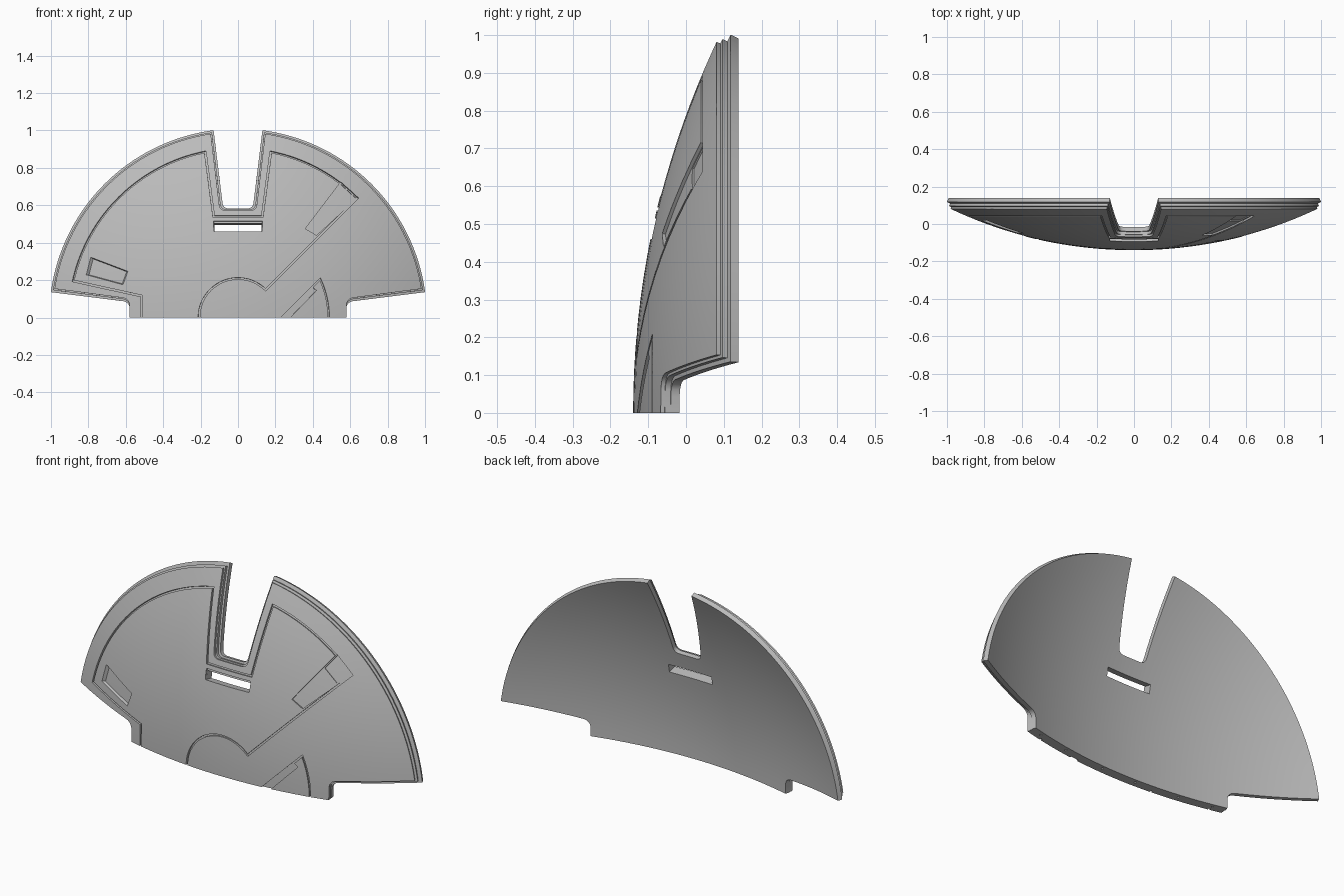
import bpy, bmesh
from math import sqrt, cos, sin, radians, degrees, atan2
from mathutils import Vector

R = 2.34          # radius of the domed front
CY = R - 0.14     # centre of the dome along y
cube = bpy.data.objects.get("Cube")
if cube:
    bpy.data.objects.remove(cube, do_unlink=True)


def arc(r, a0, a1, n):
    """Points on a circle round the origin, angles in degrees."""
    angles = [radians(a0 + (a1 - a0) * i / n) for i in range(n + 1)]
    return [(r * cos(a), r * sin(a)) for a in angles]


def rounded(a, corner, b, size, n=6):
    """Curve that softens the corner between points a and b."""
    c = Vector(corner)
    p = c + (Vector(a) - c).normalized() * size
    q = c + (Vector(b) - c).normalized() * size
    ts = [i / n for i in range(n + 1)]
    return [tuple(p * (1 - t) ** 2 + c * 2 * t * (1 - t) + q * t * t) for t in ts]


def outline(o):
    """Plan of one plate layer, drawn in by o."""
    r, s = 1.021 - o, o * 0.6
    foot, corner = (0.585 - s * 0.3, 0), (0.585 - s * 0.3, 0.084 + s)
    z = 0.137 + s
    arm = (sqrt(r * r - z * z), z)
    x = 0.132 + s * 0.8
    mouth = (x, sqrt(r * r - x * x))
    notch, middle = (0.08 + s, 0.59 - s), (0, 0.59 - s)
    half = [foot] + rounded(foot, corner, arm, 0.04)
    half += arc(r, degrees(atan2(arm[1], arm[0])), degrees(atan2(mouth[1], mouth[0])), 48)
    half += rounded(mouth, notch, middle, 0.03)
    return half + [(-px, pz) for px, pz in reversed(half)]


def ribbon(path, width):
    """Closed strip of even width along a path."""
    pts = [Vector(p) for p in path]
    left, right = [], []
    for i, p in enumerate(pts):
        d0 = (p - pts[max(i - 1, 0)]).normalized()
        d1 = (pts[min(i + 1, len(pts) - 1)] - p).normalized()
        n0, n1 = Vector((-d0.y, d0.x)), Vector((-d1.y, d1.x))
        m = (n0 + n1).normalized()
        m *= width / 2 / max(m.dot(n1), m.dot(n0))
        left.append(p + m)
        right.append(p - m)
    return left + right[::-1]


def make_object(name, bm):
    bmesh.ops.recalc_face_normals(bm, faces=bm.faces[:])
    mesh = bpy.data.meshes.new(name)
    bm.to_mesh(mesh)
    bm.free()
    ob = bpy.data.objects.new(name, mesh)
    bpy.context.collection.objects.link(ob)
    return ob


def prism(name, poly, d0, d1, taper=1.0):
    """Plan polygon extruded between two depths."""
    bm = bmesh.new()
    c = sum((Vector(p) for p in poly), Vector((0, 0))) / len(poly)
    ends = [c + (Vector(p) - c) * taper for p in poly]
    a = [bm.verts.new((p[0], d0, p[1])) for p in poly]
    b = [bm.verts.new((p[0], d1, p[1])) for p in ends]
    bm.faces.new(a)
    bm.faces.new(b[::-1])
    for i in range(len(a)):
        j = (i + 1) % len(a)
        bm.faces.new((a[i], b[i], b[j], a[j]))
    return make_object(name, bm)


# Stepped layers of the plate, first laid out flat
panel = prism("domed_panel", outline(0), 0.026, 0.05)
helpers = []


def combine(ob, operation):
    ob.hide_render = True
    helpers.append(ob)
    mod = panel.modifiers.new(ob.name, 'BOOLEAN')
    mod.operation, mod.solver, mod.object = operation, 'EXACT', ob


def cut(name, poly, depth, taper=1.0):
    combine(prism(name, poly, -0.005, depth, taper), 'DIFFERENCE')


combine(prism("middle_layer", outline(0.017), 0.011, 0.041), 'UNION')
combine(prism("front_layer", outline(0.028), 0, 0.036), 'UNION')

# Long seam: border, notch surround, diagonal and hub arc
seam = [(-0.515, -0.02), (-0.515, 0.115)] + arc(0.903, 167.5, 101.2, 40)
seam += [(-0.13, 0.54), (0.13, 0.54)] + arc(0.903, 78.8, 45, 20)
seam += arc(0.209, 45, 180, 28) + [(-0.209, -0.02)]
cut("border_seam", ribbon(seam, 0.009), 0.01)

# Small seam round the lower hatch
hatch = [(0.215, -0.02)] + arc(0.485, 25, 0, 10) + [(0.485, -0.02)]
cut("hatch_seam", ribbon(hatch, 0.008), 0.0095)
cut("hatch_strip", [(0.225, -0.015), (0.395, 0.165), (0.42, 0.145), (0.265, -0.015)], 0.0085)

# Recessed pockets
cut("side_pocket", [(-0.79, 0.325), (-0.815, 0.228), (-0.612, 0.173), (-0.585, 0.247)], 0.014, 0.88)
cut("upper_pocket", [(0.36, 0.475), (0.42, 0.44), (0.64, 0.642), (0.55, 0.725)], 0.009)
cut("upper_pocket_tile", [(0.50, 0.65), (0.57, 0.59), (0.632, 0.642), (0.55, 0.717)], 0.014)

# Slot through the plate with a shallow lip above it
cut("slot_lip", [(-0.13, 0.48), (0.13, 0.48), (0.13, 0.515), (-0.13, 0.515)], 0.008)
cut("slot", [(-0.129, 0.46), (0.129, 0.46), (0.129, 0.505), (-0.129, 0.505)], 0.07)

# Peg holes in the bottom edge
for x in (-0.52, -0.34, -0.1, 0.1, 0.34, 0.52):
    bm = bmesh.new()
    bmesh.ops.create_cone(bm, cap_ends=True, segments=10, radius1=0.006, radius2=0.006, depth=0.04)
    bmesh.ops.translate(bm, verts=bm.verts[:], vec=(x, 0.03, 0))
    combine(make_object("peg_hole", bm), 'DIFFERENCE')

# Bake the cuts
bpy.context.view_layer.update()
graph = bpy.context.evaluated_depsgraph_get()
baked = bpy.data.meshes.new_from_object(panel.evaluated_get(graph))
panel.modifiers.clear()
panel.data = baked
for ob in helpers:
    bpy.data.objects.remove(ob, do_unlink=True)

# Slice into a fine grid, then wrap the flat plate over the dome
bm = bmesh.new()
bm.from_mesh(baked)
for axis, count in (((1, 0, 0), 21), ((0, 0, 1), 21)):
    for k in range(-count, count + 1):
        bmesh.ops.bisect_plane(bm, geom=bm.verts[:] + bm.edges[:] + bm.faces[:], dist=1e-5,
                               plane_co=Vector(axis) * (k * 0.05 + 0.0131), plane_no=axis)
for v in bm.verts:
    x, d, z = v.co
    scale = 1 - d / R
    v.co = (x * scale, CY - sqrt(R * R - x * x - z * z) * scale, z * scale)
bm.to_mesh(baked)
bm.free()

# Plain grey finish
grey = bpy.data.materials.new("plain_grey")
grey.use_nodes = True
color = (0.5, 0.5, 0.5, 1)
grey.diffuse_color = color
grey.node_tree.nodes["Principled BSDF"].inputs["Base Color"].default_value = color
baked.materials.clear()
baked.materials.append(grey)

bpy.ops.object.select_all(action='DESELECT')
panel.select_set(True)
bpy.context.view_layer.objects.active = panel
bpy.ops.object.shade_smooth_by_angle(angle=radians(25))
